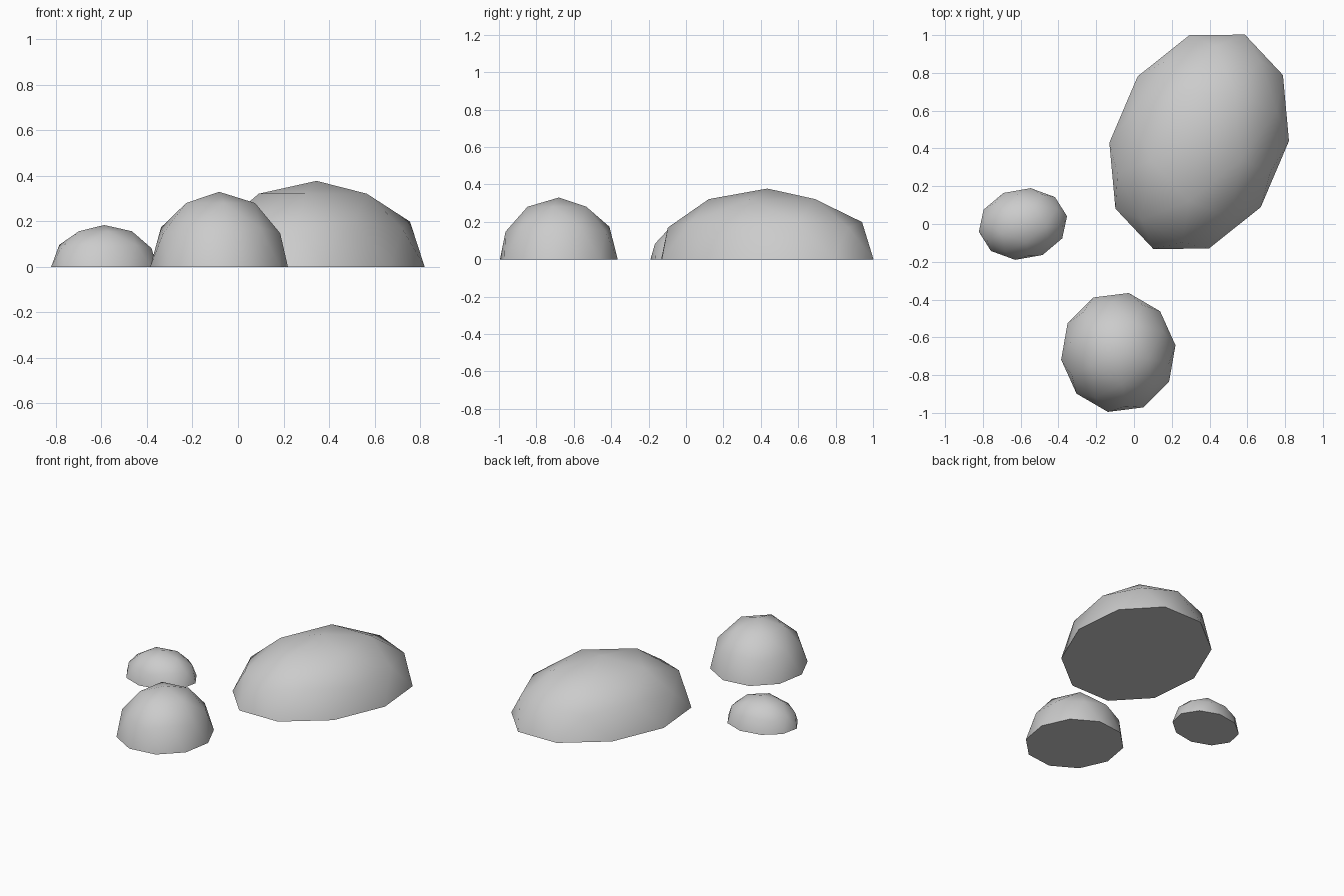
import bpy, bmesh, math

if "Cube" in bpy.data.objects:
    bpy.data.objects.remove(bpy.data.objects["Cube"])


def boulder(name, loc, scale, turn):
    """Low-poly half icosphere, flat base on the ground."""
    bpy.ops.mesh.primitive_ico_sphere_add(subdivisions=2, radius=1, location=(0, 0, 0))
    ob = bpy.context.object
    ob.name = name

    bm = bmesh.new()
    bm.from_mesh(ob.data)
    # Keep the upper half and close the underside
    bmesh.ops.delete(bm, geom=[v for v in bm.verts if v.co.z < -0.01], context='VERTS')
    rim = [e for e in bm.edges if e.is_boundary]
    bmesh.ops.holes_fill(bm, edges=rim, sides=0)
    bmesh.ops.scale(bm, vec=scale, verts=bm.verts)
    bmesh.ops.recalc_face_normals(bm, faces=bm.faces)
    bm.to_mesh(ob.data)
    bm.free()

    ob.location = (*loc, 0)
    ob.rotation_euler.z = math.radians(turn)
    # Smooth dome, sharp base rim
    bpy.ops.object.shade_smooth_by_angle(angle=math.radians(55))
    return ob


boulder("large_boulder", (0.345, 0.435), (0.458, 0.617, 0.378), -23.1)
boulder("medium_boulder", (-0.083, -0.68), (0.321, 0.305, 0.33), -82.8)
boulder("small_boulder", (-0.588, 0.0), (0.189, 0.237, 0.184), -80)
